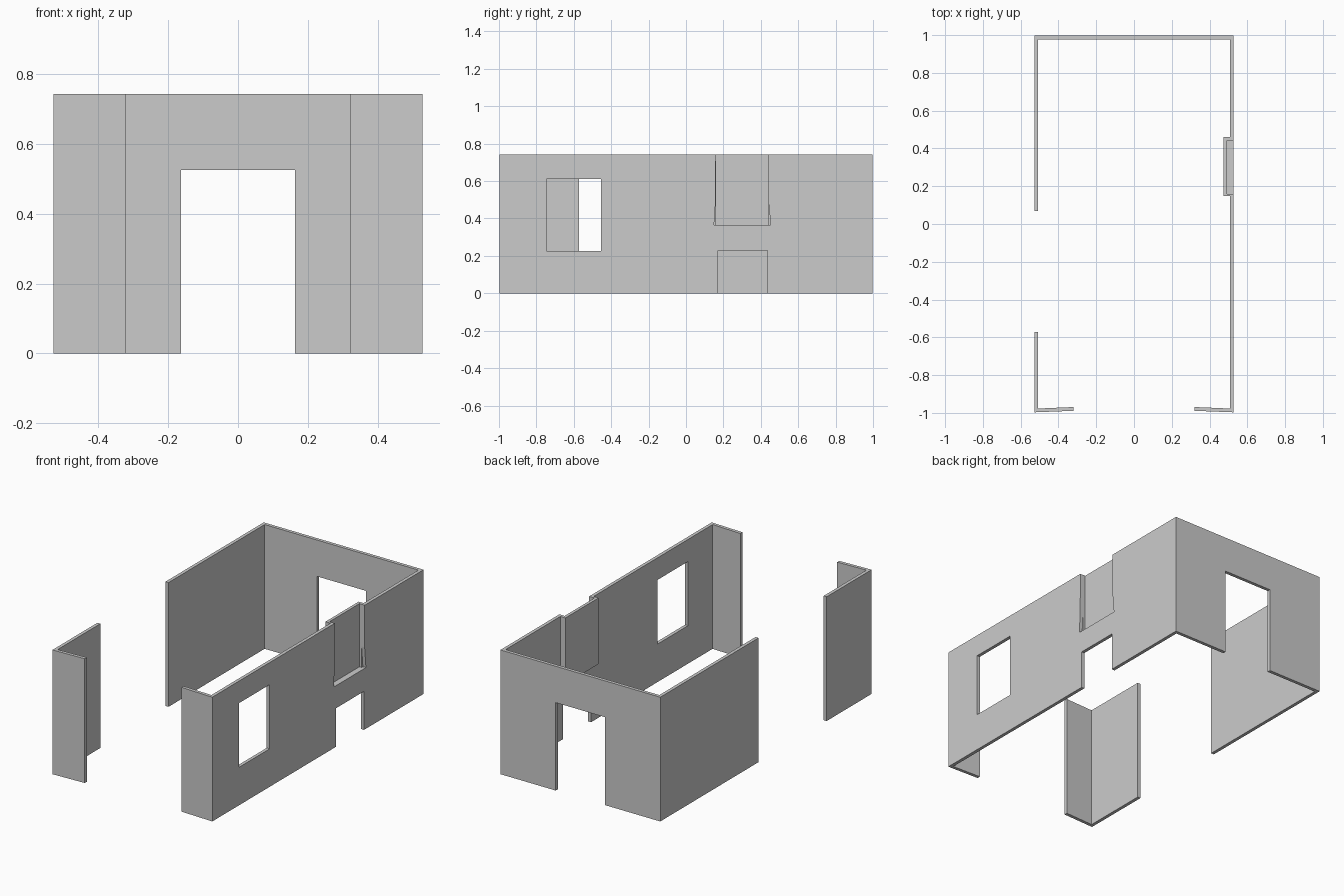
import bpy, bmesh
from mathutils import Vector

if "Cube" in bpy.data.objects:
    bpy.data.objects.remove(bpy.data.objects["Cube"])

H = 0.742          # wall height
X, Y = 0.528, 0.997  # outer half sizes
T = 0.02           # wall thickness


def prism(name, outline, to3d, a, b):
    """Extrude a 2D outline between offsets a and b; to3d maps (u, v, w) to a point."""
    bm = bmesh.new()
    face = bm.faces.new([bm.verts.new(to3d(u, v, a)) for u, v in outline])
    move = Vector(to3d(0, 0, b)) - Vector(to3d(0, 0, a))
    ext = bmesh.ops.extrude_face_region(bm, geom=[face], use_keep_orig=True)
    bmesh.ops.translate(bm, vec=move,
                        verts=[g for g in ext["geom"] if isinstance(g, bmesh.types.BMVert)])
    bmesh.ops.recalc_face_normals(bm, faces=bm.faces)
    mesh = bpy.data.meshes.new(name)
    bm.to_mesh(mesh)
    bm.free()
    obj = bpy.data.objects.new(name, mesh)
    bpy.context.collection.objects.link(obj)
    return obj


def plan(u, v, w):      # floor plan outline, extruded upward
    return (u, v, w)


def side(u, v, w):      # outline in y-z, extruded along x
    return (w, u, v)


def front(u, v, w):     # outline in x-z, extruded along y
    return (u, w, v)


def rect(u0, v0, u1, v1):
    return [(u0, v0), (u1, v0), (u1, v1), (u0, v1)]


def cut(obj, outline, to3d, a, b):
    cutter = prism("cutter", outline, to3d, a, b)
    cutter.hide_render = True
    mod = obj.modifiers.new("opening", "BOOLEAN")
    mod.operation, mod.solver, mod.object = "DIFFERENCE", "EXACT", cutter
    bpy.context.view_layer.objects.active = obj
    bpy.ops.object.modifier_apply(modifier=mod.name)
    bpy.data.objects.remove(cutter)


# Main walls: front right return, right wall, back wall, left wall
walls = prism("main_walls", [
    (0.32, -Y + 0.008), (X, -Y), (X, Y), (-X, Y), (-X, 0.07), (-X + T, 0.07),
    (-X + T, Y - T), (X - T, Y - T), (X - T, -Y + T), (0.32, -Y + T + 0.008)], plan, 0, H)

# Front left corner piece
prism("front_left_corner", [
    (-0.32, -Y + 0.008), (-X, -Y), (-X, -0.573), (-X + T, -0.573),
    (-X + T, -Y + T), (-0.32, -Y + T + 0.008)], plan, 0, H)

# Openings: back doorway, side window, low hatch, upper recess with flared foot
cut(walls, rect(-0.163, -0.1, 0.163, 0.525), front, 0.9, 1.1)
cut(walls, rect(-0.745, 0.227, -0.455, 0.61), side, 0.4, 0.6)
cut(walls, rect(0.17, -0.1, 0.435, 0.23), side, 0.4, 0.6)
cut(walls, [(0.15, 0.365), (0.453, 0.365), (0.441, 0.49), (0.44, 0.9),
            (0.16, 0.9), (0.158, 0.49)], side, 0.4, 0.6)

# Recess box standing into the room, with its sill
prism("recess_surround", [
    (X - T, 0.147), (0.475, 0.147), (0.475, 0.46), (X - T, 0.46),
    (X - T, 0.442), (0.493, 0.442), (0.493, 0.16), (X - T, 0.16)], plan, 0.347, H)
prism("recess_sill", rect(0.493, 0.16, X - T, 0.442), plan, 0.347, 0.365)
